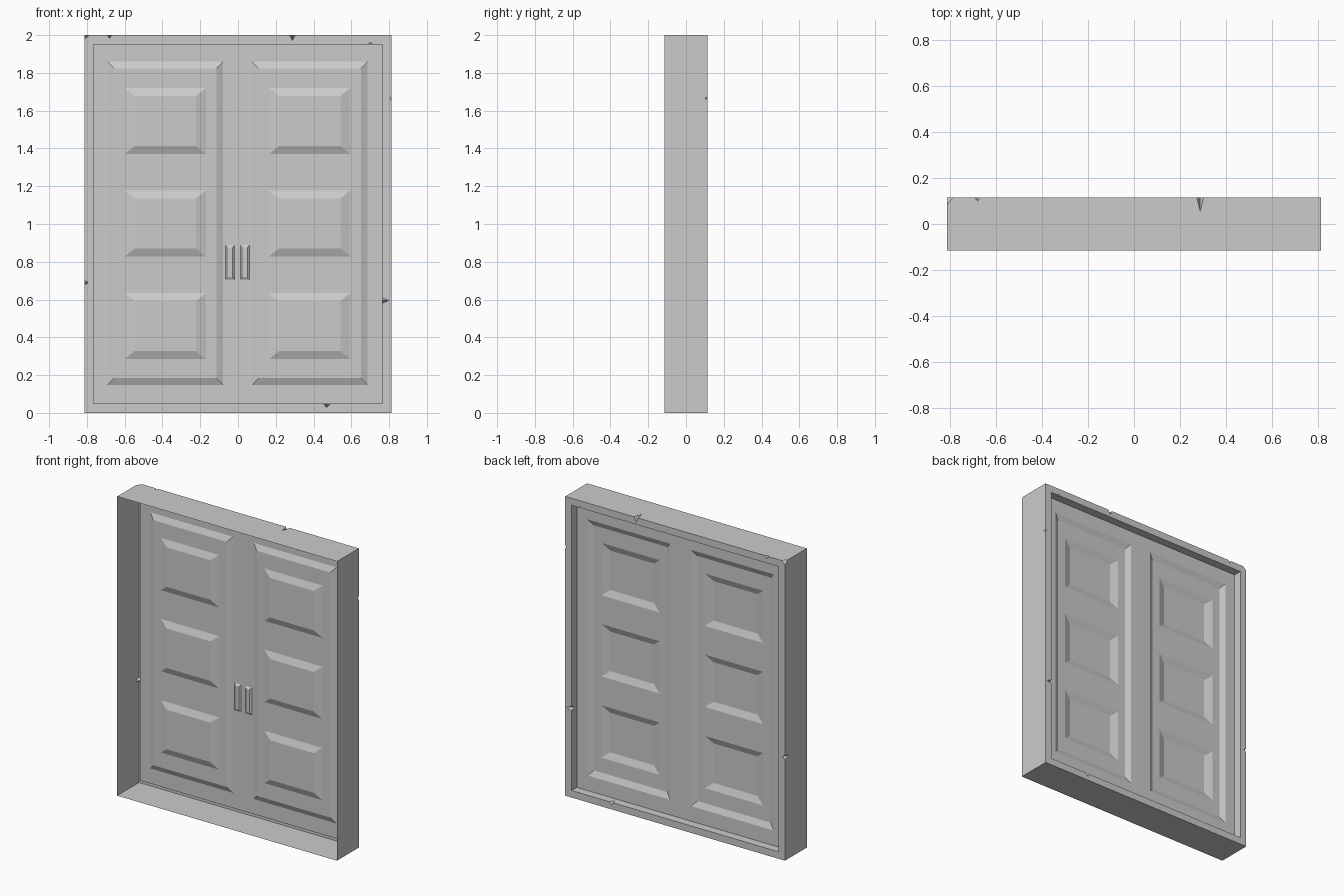
import bpy, bmesh
from mathutils import Matrix, Vector

if "Cube" in bpy.data.objects:
    bpy.data.objects.remove(bpy.data.objects["Cube"])

W, D, H = 0.8125, 0.115, 2.0    # half width, half depth, height
RIM, DOOR_Y = 0.047, 0.06       # rim width, plane of the door leaves
RAISE = 0.017                   # height of each raised panel step


def make_object(name, bm):
    mesh = bpy.data.meshes.new(name)
    bm.to_mesh(mesh)
    bm.free()
    obj = bpy.data.objects.new(name, mesh)
    bpy.context.collection.objects.link(obj)
    return obj


def box(bm, lo, hi):
    lo, hi = Vector(lo), Vector(hi)
    m = Matrix.Translation((lo + hi) / 2) @ Matrix.Diagonal((*(hi - lo), 1))
    bmesh.ops.create_cube(bm, size=1, matrix=m)


# Frame: a block with a recess sunk into its back
bm = bmesh.new()
box(bm, (-W, -D, 0), (W, D, H))
bm.normal_update()
back = next(f for f in bm.faces if f.normal.y > 0.9)
bmesh.ops.inset_region(bm, faces=[back], thickness=RIM, use_even_offset=True)
floor = bmesh.ops.extrude_discrete_faces(bm, faces=[back])["faces"][0]
bmesh.ops.translate(bm, vec=(0, DOOR_Y - D, 0), verts=floor.verts)
frame = make_object("frame", bm)

# Chips knocked out of the back edges: centre x, z and radii x, y, z
chips = [(-W, 2.0, 0.025, 0.03, 0.022), (-0.68, 2.0, 0.013, 0.015, 0.018),
         (0.288, 2.0, 0.015, 0.06, 0.03), (0.70, 1.952, 0.015, 0.02, 0.01),
         (0.765, 0.595, 0.034, 0.03, 0.014), (-W, 0.69, 0.02, 0.04, 0.014),
         (0.47, 0.048, 0.018, 0.03, 0.02), (W, 1.665, 0.007, 0.015, 0.012)]
bm = bmesh.new()
for x, z, rx, ry, rz in chips:
    m = Matrix.Translation((x, D, z)) @ Matrix.Diagonal((rx, ry, rz, 1))
    bmesh.ops.create_uvsphere(bm, u_segments=4, v_segments=2, radius=1, matrix=m)
bmesh.ops.recalc_face_normals(bm, faces=bm.faces)
cutter = make_object("chip_cutter", bm)
cutter.hide_render = True
mod = frame.modifiers.new("chips", "BOOLEAN")
mod.operation, mod.solver, mod.object = "DIFFERENCE", "EXACT", cutter
deps = bpy.context.evaluated_depsgraph_get()
chipped = bpy.data.meshes.new_from_object(frame.evaluated_get(deps))
frame.modifiers.clear()
frame.data = chipped
bpy.data.objects.remove(cutter)

# Open the front and clear the recess floor, leaving a thin shell
bm = bmesh.new()
bm.from_mesh(chipped)
bm.normal_update()
opened = [f for f in bm.faces if abs(f.normal.y) > 0.99
          and all(v.co.y < DOOR_Y + 0.001 for v in f.verts)]
bmesh.ops.delete(bm, geom=opened, context="FACES")
bm.to_mesh(chipped)
bm.free()


# Doors: one sheet whose panels step forward in nested bevels
def quad(bm, pts):
    bm.faces.new([bm.verts.new(p) for p in pts])


def sheet(bm, rect, y, holes):
    """Flat sheet in the xz plane, left open at the given rectangles."""
    xs = sorted({rect[0], rect[1], *(v for h in holes for v in h[:2])})
    zs = sorted({rect[2], rect[3], *(v for h in holes for v in h[2:])})
    for a, b in zip(xs, xs[1:]):
        for c, d in zip(zs, zs[1:]):
            mx, mz = (a + b) / 2, (c + d) / 2
            if not any(h[0] < mx < h[1] and h[2] < mz < h[3] for h in holes):
                quad(bm, [(a, y, c), (b, y, c), (b, y, d), (a, y, d)])


def corners(r, y):
    return [(r[0], y, r[2]), (r[1], y, r[2]), (r[1], y, r[3]), (r[0], y, r[3])]


def raised(bm, rect, bx, bz, y, height=RAISE, holes=()):
    """Sloped border rising towards the front, closed by a sheet."""
    top = (rect[0] + bx, rect[1] - bx, rect[2] + bz, rect[3] - bz)
    o, i = corners(rect, y), corners(top, y - height)
    for k in range(4):
        n = (k + 1) % 4
        quad(bm, [o[k], o[n], i[n], i[k]])
    sheet(bm, top, y - height, holes)


bm = bmesh.new()
leaves = [(-0.69, -0.08, 0.148, 1.86), (0.075, 0.685, 0.148, 1.86)]
sheet(bm, (-W + RIM, W - RIM, RIM, H - RIM), DOOR_Y, leaves)
for leaf in leaves:
    x0 = leaf[0] + 0.09
    panels = [(x0, x0 + 0.43, z, z + 0.35) for z in (0.285, 0.828, 1.37)]
    raised(bm, leaf, 0.034, 0.037, DOOR_Y, holes=panels)
    for p in panels:
        raised(bm, p, 0.053, 0.043, DOOR_Y - RAISE)
bmesh.ops.remove_doubles(bm, verts=bm.verts, dist=1e-5)
make_object("double_doors", bm)

# Handles: low bevelled pulls either side of the meeting line
for name, a, b in (("left_handle", -0.067, -0.018), ("right_handle", 0.012, 0.06)):
    bm = bmesh.new()
    raised(bm, (a, b, 0.705, 0.888), 0.01, 0.012, DOOR_Y, 0.008)
    bmesh.ops.remove_doubles(bm, verts=bm.verts, dist=1e-5)
    make_object(name, bm)
